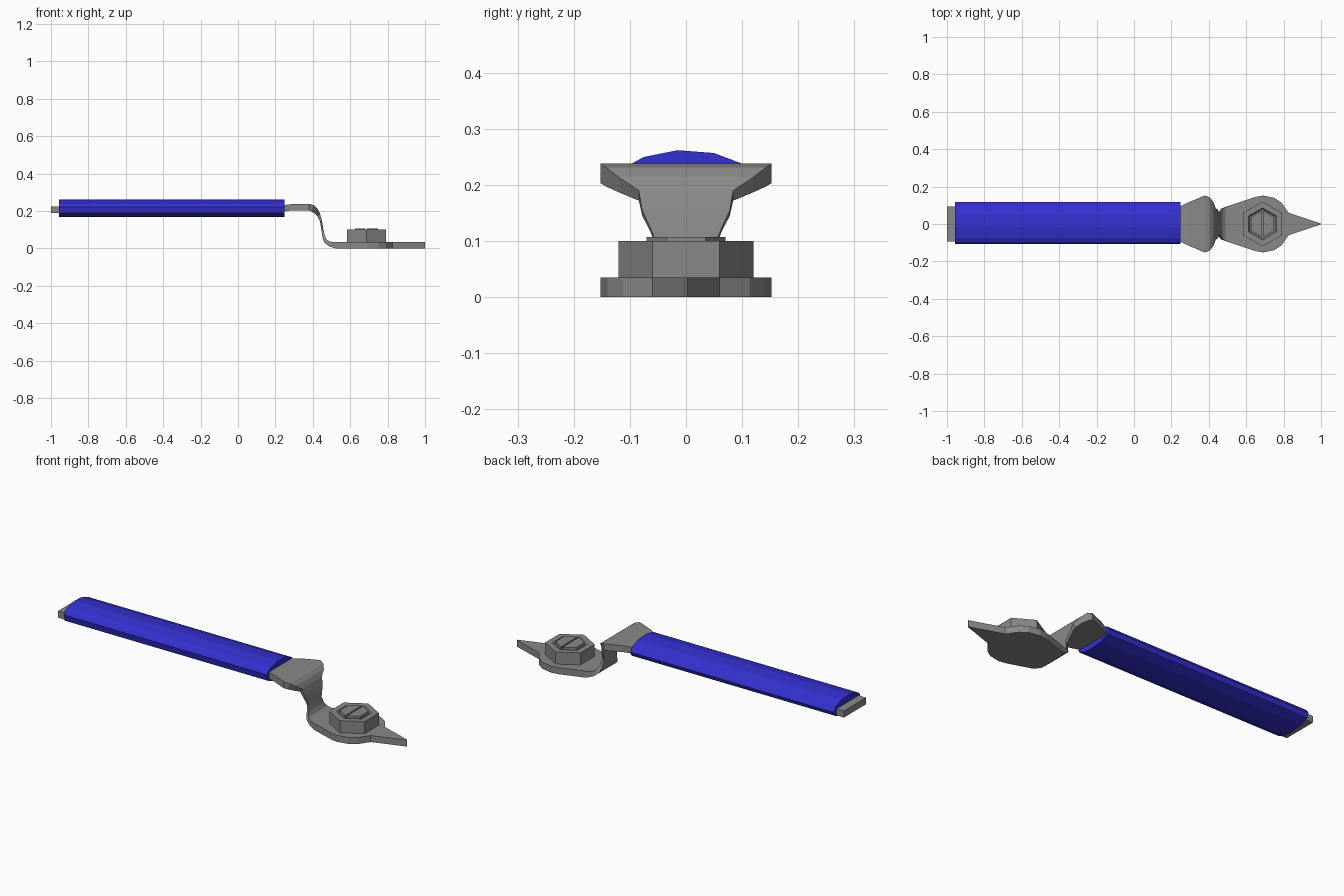
import bpy, bmesh, math

if "Cube" in bpy.data.objects:
    bpy.data.objects.remove(bpy.data.objects["Cube"])

GREY = (.25, .25, .25, 1)
BLUE = (.034, .03, .64, 1)


def paint(name, color):
    mat = bpy.data.materials.new(name)
    mat.diffuse_color = color
    mat.use_nodes = True
    mat.node_tree.nodes["Principled BSDF"].inputs["Base Color"].default_value = mat.diffuse_color
    return mat


steel, rubber = paint("dark_steel", GREY), paint("blue_rubber", BLUE)


def loft(name, rings, mat):
    """Skin equal-length closed rings and cap both ends."""
    bm = bmesh.new()
    vs = [[bm.verts.new(p) for p in r] for r in rings]
    n = len(rings[0])
    for a, b in zip(vs, vs[1:]):
        for i in range(n):
            j = (i + 1) % n
            bm.faces.new((a[i], a[j], b[j], b[i]))
    bm.faces.new(vs[0])
    bm.faces.new(vs[-1])
    bmesh.ops.recalc_face_normals(bm, faces=bm.faces)
    me = bpy.data.meshes.new(name)
    bm.to_mesh(me)
    bm.free()
    me.materials.append(mat)
    ob = bpy.data.objects.new(name, me)
    bpy.context.collection.objects.link(ob)
    return ob


def hexagon(r, z, cx=0.687):
    return [(cx + r * math.sin(i * math.pi / 3), r * math.cos(i * math.pi / 3), z)
            for i in range(6)]


# lever: bar, flared shoulder, S-bend (top x, top z, bottom x, bottom z, half width)
bar = [
    (-1.0, .225, -1.0, .19, .094), (.248, .232, .248, .198, .094),
    (.29, .237, .29, .203, .115), (.38, .238, .378, .203, .152),
    (.405, .231, .393, .197, .142), (.424, .214, .41, .187, .12),
    (.437, .19, .425, .172, .084), (.447, .155, .438, .145, .078),
    (.453, .125, .443, .118, .064), (.457, .1, .447, .092, .054),
    (.464, .068, .452, .055, .065), (.474, .047, .462, .03, .08),
    (.49, .036, .485, .012, .09), (.52, .035, .52, 0, .102),
]
# rounded plate and pointed tip (x, half width)
plate = [(.65, .145), (.69, .152), (.75, .14), (.79, .113), (.827, .06), (1.0, .002)]
stations = bar + [(x, .035, x, 0, w) for x, w in plate]
loft("lever_arm", [[(xt, -w, zt), (xt, w, zt), (xb, w, zb), (xb, -w, zb)]
                   for xt, zt, xb, zb, w in stations], steel)

# blue grip sleeve
section = [(-.108, .222), (-.097, .238), (-.075, .25), (-.015, .262), (.05, .257),
           (.1, .238), (.117, .215), (.107, .193), (.06, .175), (0, .169),
           (-.055, .171), (-.1, .188)]
loft("grip", [[(x, y, z) for y, z in section] for x in (-.956, .248)], rubber)

# hexagonal nut with a recess in its top
loft("nut", [hexagon(.12, .03), hexagon(.12, .1), hexagon(.086, .1), hexagon(.078, .09)],
     steel)

# slotted bolt end: two half hexagons
for side, name in ((1, "bolt_half_right"), (-1, "bolt_half_left")):
    r, cx, gap = .07, .687, .004
    half = [(gap, r), (r * .866, r / 2), (r * .866, -r / 2), (gap, -r)]
    loft(name, [[(cx + side * x, y, z) for x, y in half] for z in (.085, .107)], steel)
